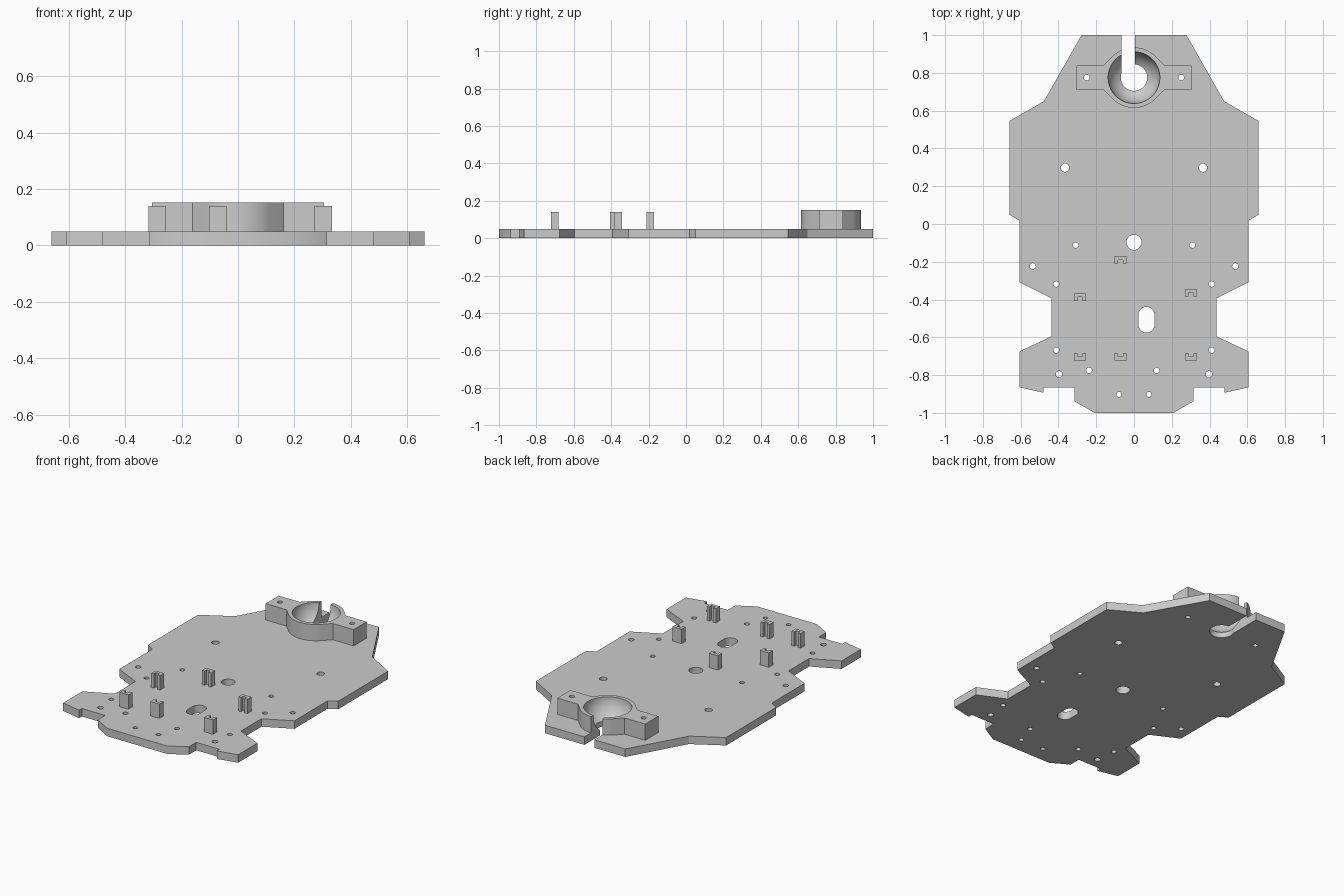
import bpy, bmesh
from math import sin, cos, pi, radians, asin

if "Cube" in bpy.data.objects:
    bpy.data.objects.remove(bpy.data.objects["Cube"])

grey = bpy.data.materials.new("light_grey")
grey.diffuse_color = (0.6, 0.6, 0.6, 1)
grey.use_nodes = True
grey.node_tree.nodes["Principled BSDF"].inputs["Base Color"].default_value = grey.diffuse_color


def finish(bm, name):
    bmesh.ops.recalc_face_normals(bm, faces=bm.faces[:])
    mesh = bpy.data.meshes.new(name)
    bm.to_mesh(mesh)
    bm.free()
    mesh.materials.append(grey)
    ob = bpy.data.objects.new(name, mesh)
    bpy.context.collection.objects.link(ob)
    return ob


def prism(name, loops, z0, z1):
    """Extrude one or more closed 2D loops between two heights."""
    bm = bmesh.new()
    for loop in loops:
        low = [bm.verts.new((x, y, z0)) for x, y in loop]
        top = [bm.verts.new((x, y, z1)) for x, y in loop]
        bm.faces.new(low)
        bm.faces.new(top)
        for i in range(len(loop)):
            j = (i + 1) % len(loop)
            bm.faces.new((low[i], low[j], top[j], top[i]))
    return finish(bm, name)


def lathe(name, profile, cx, cy, n=64):
    """Turn (radius, z) points into a closed solid."""
    bm = bmesh.new()
    rings = [[bm.verts.new((cx + r * cos(2 * pi * i / n), cy + r * sin(2 * pi * i / n), z))
              for i in range(n)] for r, z in profile]
    bm.faces.new(rings[0])
    bm.faces.new(rings[-1])
    for a, b in zip(rings, rings[1:]):
        for i in range(n):
            j = (i + 1) % n
            bm.faces.new((a[i], a[j], b[j], b[i]))
    return finish(bm, name)


def arc(cx, cy, r, a0, a1, n):
    return [(cx + r * cos(radians(a0 + (a1 - a0) * i / n)),
             cy + r * sin(radians(a0 + (a1 - a0) * i / n))) for i in range(n + 1)]


def circle(cx, cy, r, n=24):
    return arc(cx, cy, r, 0, 360, n)[:-1]


def cut_and_smooth(ob, cutters):
    bpy.ops.object.select_all(action='DESELECT')
    bpy.context.view_layer.objects.active = ob
    ob.select_set(True)
    for c in cutters:
        m = ob.modifiers.new("cut", 'BOOLEAN')
        m.operation, m.solver, m.object = 'DIFFERENCE', 'EXACT', c
        bpy.ops.object.modifier_apply(modifier=m.name)
    bpy.ops.object.shade_smooth_by_angle(angle=radians(30))


T, POST_TOP, SOCKET_TOP = 0.05, 0.14, 0.152
SY = 0.775  # socket centre

# Base plate outline, right half mirrored to the left
half = [(0.278, 1), (0.477, 0.65), (0.66, 0.545), (0.66, 0.05), (0.607, 0.018),
        (0.607, -0.308), (0.437, -0.393), (0.437, -0.595), (0.607, -0.675),
        (0.607, -0.865), (0.478, -0.893), (0.478, -0.865), (0.316, -0.865),
        (0.316, -0.938), (0.208, -1)]
plate = prism("base_plate", [half + [(-x, y) for x, y in reversed(half)]], 0, T)

# Socket holder: side ears flaring into a round ring
R, E = 0.16, 0.065
holder_outline = ([(0.305, -E + SY), (0.305, E + SY), (0.161, E + SY)]
                  + arc(0, SY, R, 45, 135, 20)
                  + [(-0.161, E + SY), (-0.305, E + SY), (-0.305, -E + SY), (-0.161, -E + SY)]
                  + arc(0, SY, R, 225, 315, 20) + [(0.161, -E + SY)])
holder = prism("ball_socket_holder", [holder_outline], T, SOCKET_TOP)

# Round ball seat with a straight hole beneath
BR, HR = 0.137, 0.07
a0 = asin(HR / BR)
bowl = [(BR * sin(a0 + (pi / 2 - a0) * i / 14),
         SOCKET_TOP - BR * cos(a0 + (pi / 2 - a0) * i / 14)) for i in range(15)]
seat = lathe("seat_cutter", [(HR, -0.1)] + bowl + [(BR, 0.25)], 0, SY)

# Slot from the seat to the rear edge
slot = prism("slot_cutter", [[(-0.065, SY), (0.005, SY), (0.005, 1.1), (-0.065, 1.1)]], -0.1, 0.3)

# Screw holes, cable hole and oval hole
holes = [circle(s * x, y, r) for s in (-1, 1) for x, y, r in (
    (0.25, SY, 0.015), (0.365, 0.298, 0.022), (0.309, -0.112, 0.015), (0.536, -0.223, 0.016),
    (0.411, -0.318, 0.015), (0.411, -0.668, 0.015), (0.397, -0.796, 0.017), (0.08, -0.902, 0.014))]
holes += [circle(0, -0.097, 0.04, 40), circle(-0.238, -0.775, 0.015), circle(0.12, -0.775, 0.015),
          arc(0.066, -0.482, 0.043, 0, 180, 20) + arc(0.066, -0.532, 0.043, 180, 360, 20)]
hole_cutter = prism("hole_cutter", holes, -0.1, 0.3)

cutters = [seat, slot, hole_cutter]
cut_and_smooth(plate, cutters)
cut_and_smooth(holder, cutters)
for c in cutters:
    bpy.data.objects.remove(c)

# Notched board posts; the rear row opens forward, the front row opens back
W, D, N = 0.031, 0.02, 0.013
u_shape = [(-W, -D), (W, -D), (W, D), (N, D), (N, 0), (-N, 0), (-N, D), (-W, D)]
for x, rear_y in ((-0.286, -0.387), (-0.071, -0.19), (0.302, -0.363)):
    for y, s, row in ((rear_y, -1, "rear"), (-0.702, 1, "front")):
        prism(row + "_board_post", [[(x + s * px, y + s * py) for px, py in u_shape]], T, POST_TOP)
